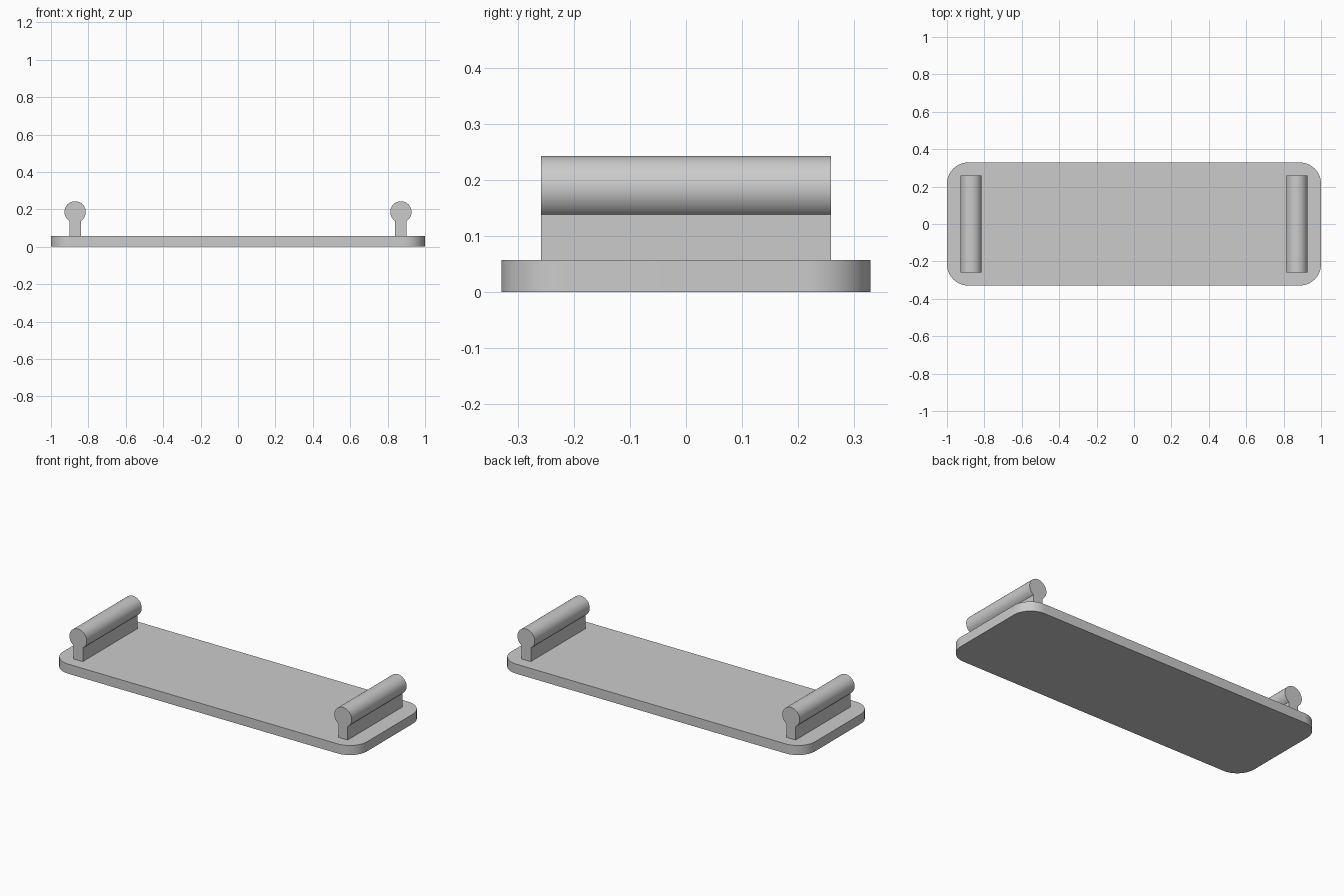
import bpy, bmesh, math

if "Cube" in bpy.data.objects:
    bpy.data.objects.remove(bpy.data.objects["Cube"])

grey = bpy.data.materials.new("plain grey")
grey.diffuse_color = (0.6, 0.6, 0.6, 1)
grey.use_nodes = True
grey.node_tree.nodes["Principled BSDF"].inputs["Base Color"].default_value = grey.diffuse_color


def arc(cx, cy, r, start, end, steps):
    """Points along an arc, angles in degrees."""
    angles = [math.radians(start + (end - start) * i / steps) for i in range(steps + 1)]
    return [(cx + r * math.cos(a), cy + r * math.sin(a)) for a in angles]


def extrude(name, points, depth):
    """Closed solid from a flat outline pushed along depth, smooth on the curves."""
    bm = bmesh.new()
    face = bm.faces.new([bm.verts.new(p) for p in points])
    result = bmesh.ops.extrude_face_region(bm, geom=[face])
    moved = [v for v in result["geom"] if isinstance(v, bmesh.types.BMVert)]
    bmesh.ops.translate(bm, verts=moved, vec=depth)
    bmesh.ops.recalc_face_normals(bm, faces=bm.faces)
    mesh = bpy.data.meshes.new(name)
    bm.to_mesh(mesh)
    bm.free()
    mesh.materials.append(grey)
    obj = bpy.data.objects.new(name, mesh)
    bpy.context.collection.objects.link(obj)
    bpy.ops.object.select_all(action="DESELECT")
    obj.select_set(True)
    bpy.context.view_layer.objects.active = obj
    bpy.ops.object.shade_smooth_by_angle(angle=math.radians(30))
    return obj


# Tray base: flat board with rounded corners
half_x, half_y, thick, corner = 1.0, 0.329, 0.057, 0.114
outline = []
for sx, sy, start in ((1, 1, 0), (-1, 1, 90), (-1, -1, 180), (1, -1, 270)):
    outline += arc(sx * (half_x - corner), sy * (half_y - corner), corner, start, start + 90, 16)
extrude("tray_base", [(x, y, 0) for x, y in outline], (0, 0, thick))

# Handles: round grip on a narrow upright, one keyhole profile each
grip_r, grip_z, stem, half_len = 0.057, 0.186, 0.031, 0.258
spread = math.degrees(math.asin(stem / grip_r))
keyhole = [(-stem, thick), (stem, thick)] + arc(0, grip_z, grip_r, -90 + spread, 270 - spread, 48)
for side, cx in (("left", -0.871), ("right", 0.871)):
    extrude(side + "_handle", [(cx + x, -half_len, z) for x, z in keyhole], (0, 2 * half_len, 0))
